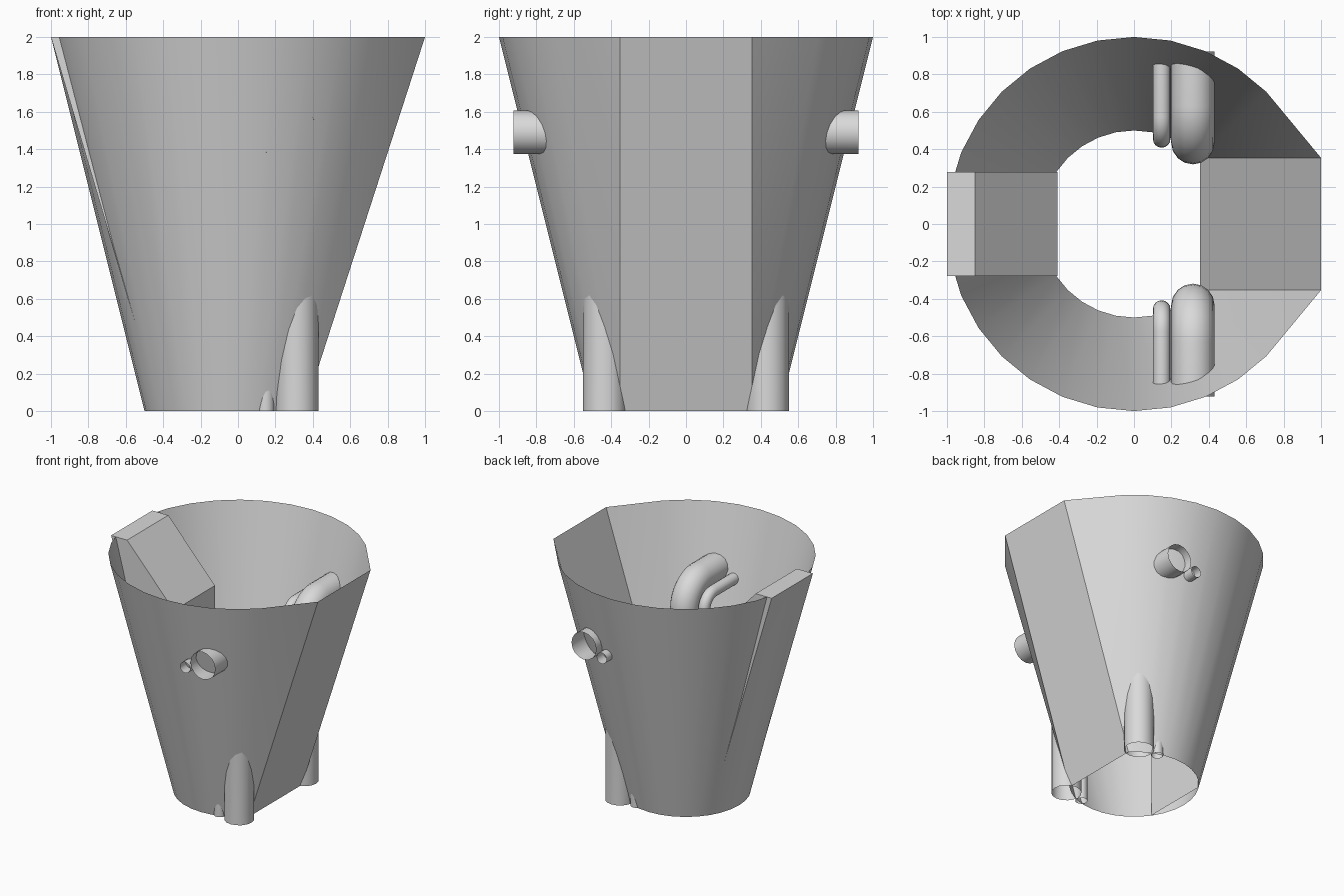
import bpy, bmesh, math
from mathutils import Vector

cube = bpy.data.objects.get("Cube")
if cube:
    bpy.data.objects.remove(cube, do_unlink=True)

grey = bpy.data.materials.new("light_grey")
grey.use_nodes = True
grey.diffuse_color = (0.7, 0.7, 0.7, 1)
grey.node_tree.nodes["Principled BSDF"].inputs["Base Color"].default_value = (0.7, 0.7, 0.7, 1)


def add_object(name, mesh, smooth=True):
    ob = bpy.data.objects.new(name, mesh)
    bpy.context.scene.collection.objects.link(ob)
    mesh.materials.clear()
    mesh.materials.append(grey)
    if smooth:
        bpy.ops.object.select_all(action='DESELECT')
        ob.select_set(True)
        bpy.context.view_layer.objects.active = ob
        bpy.ops.object.shade_smooth_by_angle(angle=math.radians(30))
    return ob


def from_bmesh(name, bm, smooth=True):
    mesh = bpy.data.meshes.new(name)
    bm.to_mesh(mesh)
    bm.free()
    return add_object(name, mesh, smooth)


# Open tapered shell: a round wall from 45 to 315 degrees, closed by a flat panel
bm = bmesh.new()
angles = [math.radians(45 + 11.25 * i) for i in range(25)]
low = [bm.verts.new((0.5 * math.cos(a), 0.5 * math.sin(a), 0)) for a in angles]
high = [bm.verts.new((math.cos(a), math.sin(a), 2)) for a in angles]
for i in range(24):
    bm.faces.new((low[i], low[i + 1], high[i + 1], high[i]))
half = low[0].co.y
back_corner = bm.verts.new((1, half, 2))
front_corner = bm.verts.new((1, -half, 2))
bm.faces.new((low[0], high[0], back_corner))
bm.faces.new((low[-1], front_corner, high[-1]))
bm.faces.new((low[-1], low[0], back_corner, front_corner))
from_bmesh("tapered_shell", bm)

# Wedge-shaped chute on the side opposite the flat panel
bm = bmesh.new()
profile = [(-1, 2), (-0.85, 2), (-0.41, 1.52), (-0.41, 0)]
face = bm.faces.new([bm.verts.new((x, -0.277, z)) for x, z in profile])
extruded = bmesh.ops.extrude_face_region(bm, geom=[face])
moved = [v for v in extruded["geom"] if isinstance(v, bmesh.types.BMVert)]
bmesh.ops.translate(bm, vec=(0, 0.554, 0), verts=moved)
bmesh.ops.recalc_face_normals(bm, faces=bm.faces)
from_bmesh("side_chute", bm, smooth=False)


def pipe(name, x, y, top, radius, bend, side):
    """Open pipe that rises from the ground and bends out through the wall."""
    path = [Vector((x, side * y, 0))]
    for i in range(9):
        a = math.pi / 2 * i / 8
        path.append(Vector((x, side * (y + bend * (1 - math.cos(a))),
                            top - bend * (1 - math.sin(a)))))
    path.append(Vector((x, side * 0.923, top)))
    curve = bpy.data.curves.new(name, 'CURVE')
    curve.dimensions = '3D'
    curve.bevel_depth = radius
    curve.bevel_resolution = 6
    spline = curve.splines.new('POLY')
    spline.points.add(len(path) - 1)
    for point, co in zip(spline.points, path):
        point.co = (*co, 1)
    helper = bpy.data.objects.new(name + "_path", curve)
    mesh = bpy.data.meshes.new_from_object(helper)
    bpy.data.objects.remove(helper)
    add_object(name, mesh)


# A large and a small pipe at the front and at the back
for label, side in (("front", -1), ("back", 1)):
    pipe(label + "_large_pipe", 0.315, 0.435, 1.49, 0.116, 0.2, side)
    pipe(label + "_small_pipe", 0.148, 0.455, 1.43, 0.047, 0.12, side)
